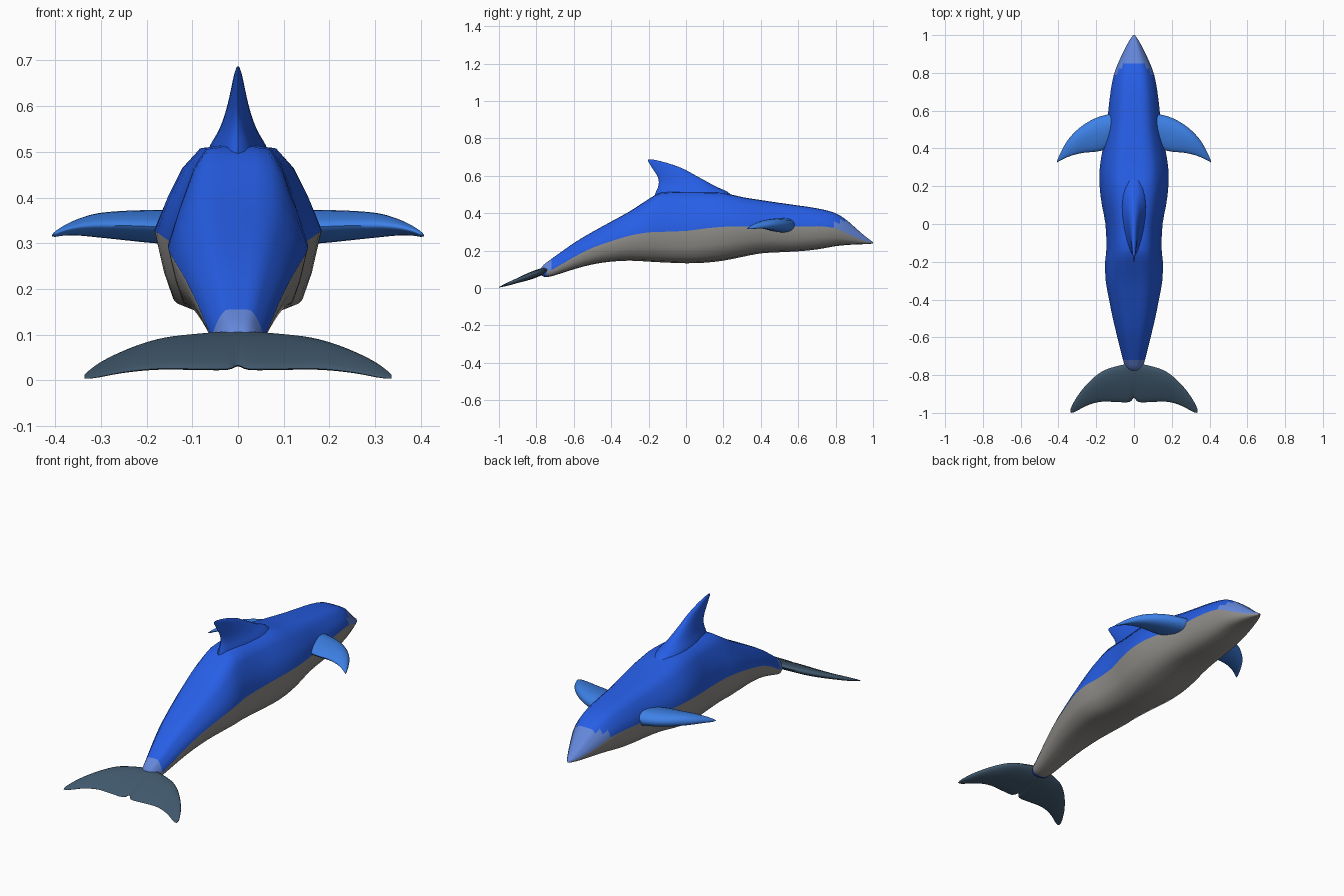
import bpy, bmesh, math

if "Cube" in bpy.data.objects:
    bpy.data.objects.remove(bpy.data.objects["Cube"])


def material(name, r, g, b):
    """Flat colour from 0-255 sRGB values, stored as linear."""
    lin = [(c / 255 / 12.92) if c < 11 else ((c / 255 + 0.055) / 1.055) ** 2.4 for c in (r, g, b)]
    m = bpy.data.materials.new(name)
    m.diffuse_color = (*lin, 1)
    m.use_nodes = True
    m.node_tree.nodes["Principled BSDF"].inputs["Base Color"].default_value = m.diffuse_color
    return m


BLUE = material("deep blue", 38, 94, 230)
GREY = material("belly grey", 142, 140, 136)
PALE = material("pale blue", 100, 135, 218)
FIN = material("fin blue", 62, 130, 232)
SLATE = material("slate", 64, 88, 108)


def smooth_rows(rows, steps):
    """Catmull-Rom interpolation through rows of numbers."""
    out = []
    for i in range(len(rows) - 1):
        p = [rows[max(0, min(len(rows) - 1, i + k))] for k in (-1, 0, 1, 2)]
        for s in range(steps):
            t = s / steps
            out.append([0.5 * (2 * b + (c - a) * t + (2 * a - 5 * b + 4 * c - d) * t * t
                               + (3 * b - a - 3 * c + d) * t ** 3) for a, b, c, d in zip(*p)])
    return out + [list(rows[-1])]


def loft(name, rings, mats, pick=lambda ring, seg: 0, angle=60):
    """Skin closed rings of equal length and cap both ends."""
    bm = bmesh.new()
    vs = [[bm.verts.new(p) for p in r] for r in rings]
    n = len(rings[0])
    for i in range(len(vs) - 1):
        for j in range(n):
            k = (j + 1) % n
            f = bm.faces.new((vs[i][j], vs[i][k], vs[i + 1][k], vs[i + 1][j]))
            f.material_index = pick(i, j)
    bm.faces.new(vs[0]).material_index = pick(0, 0)
    bm.faces.new(vs[-1]).material_index = pick(len(vs) - 2, 0)
    bmesh.ops.recalc_face_normals(bm, faces=bm.faces)
    me = bpy.data.meshes.new(name)
    bm.to_mesh(me)
    bm.free()
    for m in mats:
        me.materials.append(m)
    ob = bpy.data.objects.new(name, me)
    bpy.context.collection.objects.link(ob)
    bpy.ops.object.select_all(action='DESELECT')
    ob.select_set(True)
    bpy.context.view_layer.objects.active = ob
    bpy.ops.object.shade_smooth_by_angle(angle=math.radians(angle))
    return ob


def foil(n=20):
    """Fin section: (chord 0 rear..1 front, thickness -1..1), fullest toward the front."""
    for i in range(n):
        a = 2 * math.pi * i / n
        c = 0.5 + 0.5 * math.cos(a)
        yield c, math.sin(a) * (0.55 + 0.55 * c)


# Body stations: y, top z, colour line z, bottom z, half width
body = [
    (-.775, .105, .085, .07, .025), (-.76, .125, .09, .06, .043), (-.72, .155, .095, .062, .058),
    (-.6, .24, .165, .10, .088), (-.5, .30, .215, .126, .112), (-.4, .355, .25, .141, .132),
    (-.3, .41, .28, .146, .15), (-.2, .475, .297, .141, .153), (-.13, .51, .30, .137, .146),
    (0, .513, .305, .132, .151), (.1, .512, .318, .135, .17), (.2, .508, .327, .146, .182),
    (.3, .486, .33, .166, .181), (.4, .47, .328, .185, .165), (.5, .455, .326, .191, .146),
    (.6, .441, .328, .196, .136), (.7, .426, .33, .206, .124), (.79, .404, .322, .222, .107),
    (.85, .37, .296, .229, .085), (.9, .327, .273, .232, .062), (.95, .283, .253, .234, .037),
    (.985, .256, .245, .236, .016), (1.0, .246, .242, .238, .004)]
# Half section: width factor, height (1 = top, 0 = colour line, -1 = bottom)
half = [(0, 1), (.24, 1), (.47, .98), (.67, .76), (.84, .42), (1, 0),
        (.89, -.5), (.78, -.82), (.42, -.95)]
section = half + [(0, -1)] + [(-u, v) for u, v in half[:0:-1]]
STEPS = 2
rows = smooth_rows(body, STEPS)
rings = [[(w * u, y, m + v * ((t - m) if v > 0 else (m - b))) for u, v in section]
         for y, t, m, b, w in rows]


def body_colour(ring, seg):
    y = (rows[ring][0] + rows[ring + 1][0]) / 2
    seg = min(seg, len(section) - 1 - seg)
    if seg >= 5:
        return 0 if y < -.75 else 1
    snout = .79 if seg == 4 else .82 if seg == 3 else .85
    return 2 if y > snout or y < -.72 else 0


loft("body", rings, [BLUE, GREY, PALE], body_colour)

# Dorsal fin stations: z, rear y, front y, half width
dorsal = [(.49, -.17, .25, .08), (.515, -.16, .22, .07), (.545, -.148, .155, .05),
          (.575, -.146, .10, .036), (.605, -.157, .045, .026), (.64, -.18, -.02, .017),
          (.665, -.195, -.09, .011), (.68, -.204, -.145, .006), (.687, -.203, -.18, .002)]
loft("dorsal_fin", [[(w * h, a + c * (b - a), z) for c, h in foil()]
                    for z, a, b, w in smooth_rows(dorsal, 3)], [BLUE])

# Side flipper stations: x, rear y, front y, centre z, half thickness
flipper = [(.10, .44, .585, .335, .045), (.14, .40, .58, .335, .044), (.20, .383, .562, .337, .041),
           (.26, .378, .53, .339, .036), (.31, .368, .49, .339, .03), (.35, .355, .445, .335, .021),
           (.38, .341, .395, .328, .013), (.40, .331, .353, .32, .007), (.407, .326, .334, .317, .002)]
ob = loft("flippers", [[(x, a + c * (b - a), z + t * h) for c, h in foil()]
                       for x, a, b, z, t in smooth_rows(flipper, 3)], [FIN])
ob.modifiers.new("mirror", 'MIRROR')

# Tail fluke stations: x, rear y, front y, half thickness
fluke = [(0, -.92, -.735, .024), (.025, -.943, -.738, .024), (.1, -.942, -.755, .023),
         (.16, -.94, -.776, .022), (.21, -.948, -.81, .019), (.26, -.966, -.86, .015),
         (.3, -.988, -.912, .011), (.325, -.999, -.955, .006), (.336, -.998, -.98, .003)]
fluke = [(-x, a, b, t) for x, a, b, t in fluke[:0:-1]] + fluke
rings = []
for x, a, b, t in smooth_rows(fluke, 3):
    ys = [(a + c * (b - a), h) for c, h in foil()]
    rings.append([(x, y, max(0, .095 + (y + .75) * .365 + t * h)) for y, h in ys])
loft("tail_fluke", rings, [SLATE])
